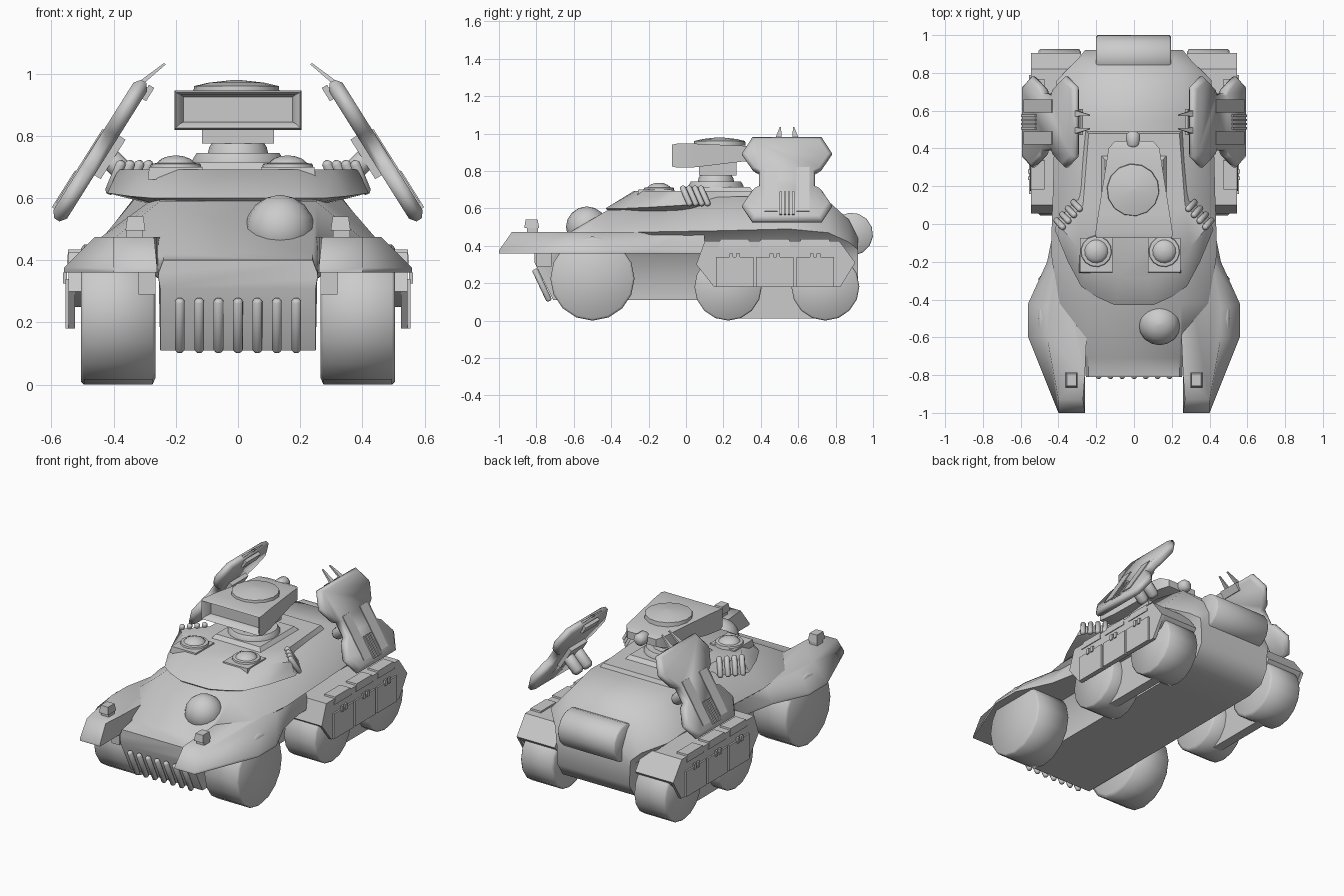
import bpy, bmesh, math
from math import sin, cos, pi
from mathutils import Vector

cube = bpy.data.objects.get("Cube")
if cube:
    bpy.data.objects.remove(cube, do_unlink=True)

mat = bpy.data.materials.new("plain_grey")
mat.use_nodes = True
GREY = (0.6, 0.6, 0.6, 1)
mat.diffuse_color = GREY
mat.node_tree.nodes["Principled BSDF"].inputs["Base Color"].default_value = GREY


def loft(name, rings, angle=40, pair=False):
    """Skin closed rings and cap the ends; pair makes left and right copies."""
    for s in ((1, -1) if pair else (1,)):
        bm = bmesh.new()
        rows = [[bm.verts.new((p[0] * s, p[1], p[2])) for p in r] for r in rings]
        n = len(rows[0])
        for a, b in zip(rows, rows[1:]):
            for i in range(n):
                j = (i + 1) % n
                bm.faces.new((a[i], a[j], b[j], b[i]))
        bm.faces.new(rows[0])
        bm.faces.new(rows[-1])
        bmesh.ops.recalc_face_normals(bm, faces=bm.faces)
        full = ("left_" if s > 0 else "right_") + name if pair else name
        me = bpy.data.meshes.new(full)
        bm.to_mesh(me)
        bm.free()
        me.materials.append(mat)
        me.shade_smooth()
        me.set_sharp_from_angle(angle=math.radians(angle))
        bpy.context.collection.objects.link(bpy.data.objects.new(full, me))


def lathe(name, start, axis, profile, n=16, angle=40, pair=False):
    """Turn (distance along axis, radius) pairs around an axis."""
    axis = Vector(axis).normalized()
    u = axis.orthogonal().normalized()
    v = axis.cross(u)
    loft(name, [[Vector(start) + axis * d + (u * cos(2 * pi * i / n) + v * sin(2 * pi * i / n)) * r
                 for i in range(n)] for d, r in profile], angle, pair)


def rod(name, a, b, r, n=10, pair=False):
    d = Vector(b) - Vector(a)
    k = d.length
    lathe(name, a, d, [(0, r * .6), (r * .5, r), (k - r * .5, r), (k, r * .6)], n, 60, pair)


def box(name, x, y, z, pair=False, taper=1):
    cx, cy = sum(x) / 2, sum(y) / 2
    quad = [(x[0], y[0]), (x[1], y[0]), (x[1], y[1]), (x[0], y[1])]
    loft(name, [[(p, q, z[0]) for p, q in quad],
                [(cx + (p - cx) * taper, cy + (q - cy) * taper, z[1]) for p, q in quad]], 40, pair)


def dome(name, c, r, h, n=12, steps=4, angle=60):
    arc = [(h * sin(t * pi / 2 / steps), r * cos(t * pi / 2 / steps)) for t in range(steps)]
    lathe(name, c, (0, 0, 1), arc + [(h, r * .05)], n, angle)


def mirror_ring(half):
    return half + [(-x, y, z) for x, y, z in reversed(half)]


# Hull: y, bottom z, waist x and z, roof x and z
hull = []
for y, zb, xw, zw, xt, zt in [(-.81, .31, .255, .36, .24, .40), (-.71, .11, .26, .38, .24, .42),
                              (-.42, .11, .40, .47, .25, .59), (-.15, .11, .44, .475, .27, .60),
                              (.15, .11, .43, .48, .28, .66), (.55, .11, .42, .49, .28, .67),
                              (.76, .11, .41, .47, .26, .64), (.87, .14, .30, .42, .22, .54),
                              (.92, .22, .26, .38, .20, .44)]:
    hull.append(mirror_ring([(.25, y, zb), (.255, y, max(.34, zb + .01)), (xw, y, zw), (xt, y, zt)]))
loft("hull", hull, 60)

# Front fenders
low = [(.26, -1), (.40, -1), (.56, -.6), (.56, -.42), (.46, -.2), (.42, 0), (.42, .1), (.24, .1), (.26, -.8)]
top = [(.27, -.93), (.40, -.93), (.46, -.6), (.46, -.45), (.41, -.2), (.40, 0), (.40, .1), (.22, .1), (.26, -.8)]
loft("front_fender", [[(x, y, .36) for x, y in low], [(x, y, .375) for x, y in low],
                      [(x, y, .475) for x, y in top]], 65, True)
box("fender_bracket", (.265, .32), (-.80, -.72), (.29, .37), True)

# Wheels and the plates between the rear pairs
for name, x, y, r, w in [("front_wheel", .265, -.5, .225, .24), ("middle_wheel", .28, .225, .18, .225),
                         ("rear_wheel", .28, .745, .182, .225)]:
    lathe(name, (x, y, r), (1, 0, 0), [(0, r * .9), (.01, r), (w - .01, r), (w, r * .95)], 16, 180, True)
plate = [(.225, .012), (.745, .012), (.85, .2), (.745, .34), (.225, .34), (.12, .2)]
loft("track_plate", [[(x, y, z) for y, z in plate] for x in (.37, .43)], 30, True)

# Rear fenders with hanging side panels and latches
fender = [(.055, .30), (.10, .425), (.82, .425), (.905, .31), (.85, .25), (.12, .25)]
skirt = [(.055, .30), (.10, .425), (.82, .425), (.905, .31), (.825, .18), (.15, .18)]
loft("rear_fender", [[(x, y, z) for y, z in fender] for x in (.28, .53)], 50, True)
loft("fender_skirt", [[(x, y, z) for y, z in skirt] for x in (.525, .545)], 30, True)
for i in range(3):
    y = .26 + i * .215
    box(f"side_panel_{i + 1}", (.535, .555), (y - .1, y + .1), (.18, .34), True)
    box(f"panel_lid_{i + 1}", (.47, .55), (y - .085, y + .085), (.39, .435), True, .9)
    for d in (-.018, .018):
        box(f"latch_{i + 1}", (.55, .562), (y + d - .01, y + d + .01), (.325, .36), True)

# Upper platform: overhanging lip that cuts in diagonally behind the shoulders
lip = [(.1, -.43), (.2, -.385), (.28, -.33), (.35, -.2), (.42, -.03), (.40, .03), (.30, .13), (.27, .5)]
deck = [(.08, -.28), (.16, -.27), (.25, -.23), (.30, -.12), (.385, -.02), (.36, .01), (.27, .1), (.24, .48)]
loft("platform", [mirror_ring([(x * .72, y * .93, .57 + max(0, y + .3) * .06) for x, y in lip]),
                  mirror_ring([(x, y, .60 + max(0, y + .3) * .06) for x, y in lip]),
                  mirror_ring([(x, y, .692) for x, y in deck])], 50)

# Hatches and the cockpit bubble
for side, x in (("right", -.2), ("left", .16)):
    box(side + "_hatch_base", (x - .09, x + .09), (-.26, -.07), (.66, .70), taper=.95)
    lathe(side + "_hatch_ring", (x, -.145, .69), (0, 0, 1), [(0, .085), (.02, .08), (.022, .066)], 14)
    dome(side + "_hatch_dome", (x, -.145, .70), .066, .037, 14)
lathe("cockpit_bubble", (.135, -.53, .39), (0, 0, 1),
      [(.11 - .11 * cos(t * pi / 8), max(.004, .112 * sin(t * pi / 8))) for t in range(9)], 16, 180)

# Discharger tubes on the diagonal platform shoulders
for i in range(4):
    x, y = .305 + i * .03, .095 - i * .032
    rod(f"discharger_{i + 1}", (x - .022, y - .02, .718), (x + .02, y + .025, .615), .016, 8, True)

# Turret neck
box("turret_plinth", (-.18, .18), (-.03, .37), (.68, .715), taper=.85)
lathe("turret_ring", (0, .16, .70), (0, 0, 1), [(0, .15), (.02, .15), (.045, .135), (.045, .09)], 20)
dome("turret_ball", (0, .16, .73), .1, .09, 16)
box("turret_neck", (-.115, .115), (.07, .27), (.775, .85))

# Turret head with a recessed front window
head = []
for y, x, z0, z1 in [(-.02, .175, .845, .925), (-.06, .185, .84, .932), (-.075, .2, .825, .94), (-.05, .205, .818, .946),
                     (.05, .19, .82, .946), (.30, .15, .85, .935), (.40, .135, .855, .93), (.44, .1, .87, .915)]:
    head.append([(-x, y, z0), (x, y, z0), (x, y, z1), (-x, y, z1)])
loft("turret_head", head, 45)
lathe("head_dome", (-.005, .18, .935), (0, 0, 1), [(0, .14), (.025, .137), (.036, .09), (.045, .008)], 14, 60)
rod("head_rear_knob", (-.005, .40, .90), (-.005, .49, .90), .038, 12)

# Tilted side shields, placed along the slope (v), in y, and along the outward normal (n)
def tilt(v, y, n):
    return (.303 + .532 * v + .846 * n, y, .975 - .846 * v + .532 * n)

half = [(0, .185), (.1, .24), (.195, .185), (.215, .15), (.315, .15), (.335, .185), (.43, .24), (.526, .185)]
outline = half + [(v, -w) for v, w in reversed(half)]

def shield_ring(k, n):
    return [tilt(.263 + (v - .263) * k, .54 + w * k, n) for v, w in outline]

def shield_box(name, v, y, n):
    quad = [(v[0], y[0]), (v[1], y[0]), (v[1], y[1]), (v[0], y[1])]
    loft(name, [[tilt(p, q, m) for p, q in quad] for m in n], 30, True)

loft("shield", [shield_ring(.92, -.026), shield_ring(1, -.01), shield_ring(1, .01), shield_ring(.92, .026)], 65, True)
for e in (-1, 1):
    shield_box("shield_rail", (.2, .48), sorted((.54 + e * .05, .54 + e * .12)), (.0, .031))
    rod("shield_strut", tilt(.263, .54 + e * .045, -.02), (.33, .54 + e * .045, .645), .035, 10, True)
    # Pointed antenna prongs
    prong = [[(.33, .945), (.345, .955)], [(.232, 1.03), (.238, 1.034)]]
    loft("prong", [[(x, .54 + e * o + w, z) for x, z, w in
                    ((a[0], a[1], -t), (b[0], b[1], -t), (b[0], b[1], t), (a[0], a[1], t))]
                   for (a, b), o, t in zip(prong, (.05, .035), (.02, .004))], 30, True)
for i in range(4):
    y = .507 + i * .022
    shield_box(f"shield_louvre_{i + 1}", (.36, .5), (y - .006, y + .006), (.02, .035))
shield_box("strut_collar", (.19, .34), (.46, .62), (-.05, -.02))
shield_box("prong_base", (.0, .05), (.47, .61), (-.04, -.02))

# Rear roller tank
lathe("rear_tank", (-.2, .885, .462), (1, 0, 0), [(0, .108), (.008, .115), (.387, .115), (.395, .108)], 14, 50)

# Grille bars and headlights
for i in range(7):
    x = -.1875 + i * .0625
    rod(f"grille_bar_{i + 1}", (x, -.81, .275), (x, -.73, .105), .016, 10)
box("headlight_base", (.305, .36), (-.85, -.79), (.46, .50), True)
box("headlight", (.298, .362), (-.865, -.785), (.495, .54), True, .8)
